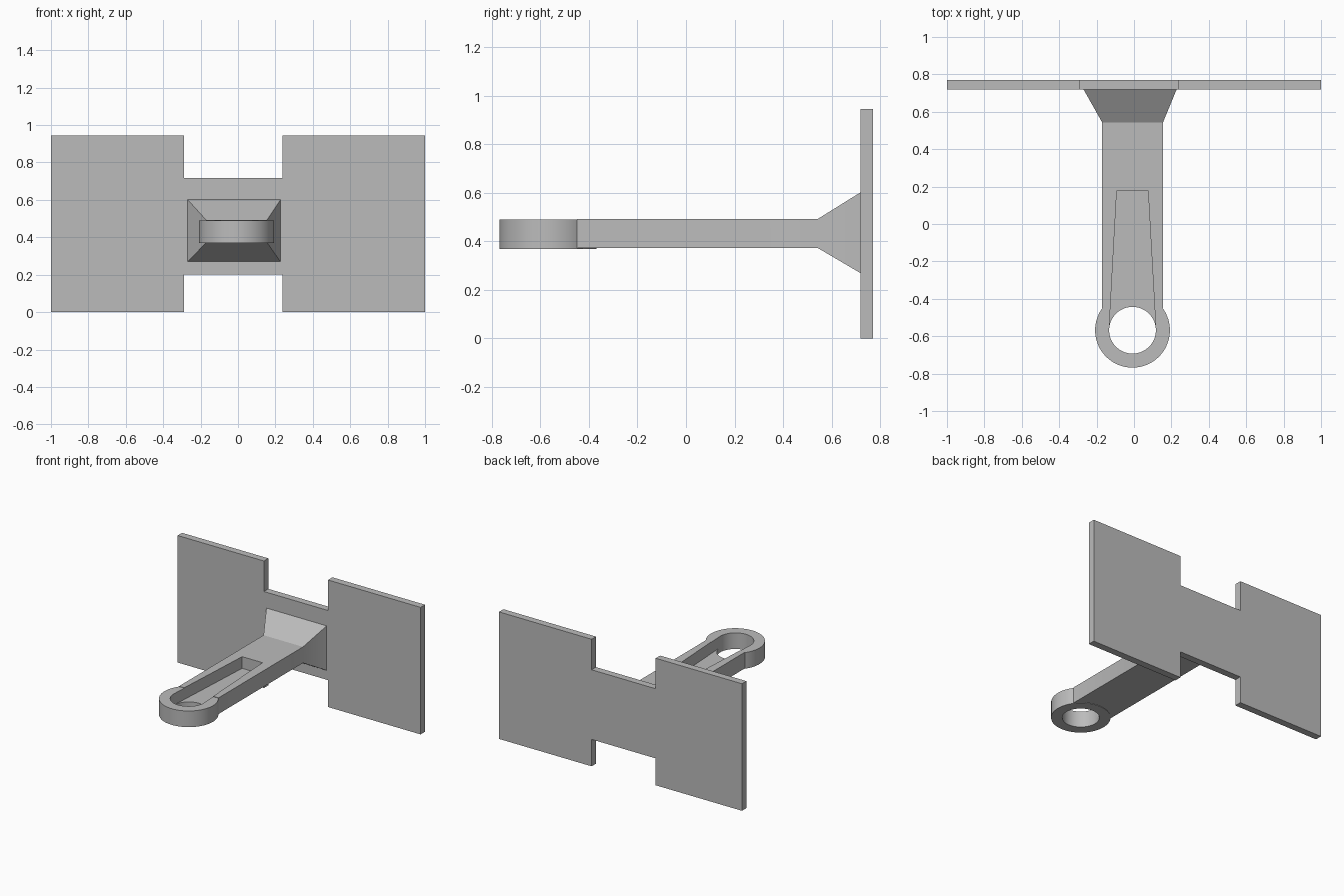
import bpy
import bmesh
from math import radians

cube = bpy.data.objects.get("Cube")
if cube:
    bpy.data.objects.remove(cube, do_unlink=True)

grey = bpy.data.materials.new("plain grey")
grey.use_nodes = True
colour = (0.5, 0.5, 0.5, 1)
grey.diffuse_color = colour
grey.node_tree.nodes["Principled BSDF"].inputs["Base Color"].default_value = colour


def loft(name, sections):
    """Closed solid through rings of points with equal counts."""
    bm = bmesh.new()
    rings = [[bm.verts.new(p) for p in s] for s in sections]
    bm.faces.new(rings[0])
    bm.faces.new(rings[-1])
    for a, b in zip(rings, rings[1:]):
        for i in range(len(a)):
            j = (i + 1) % len(a)
            bm.faces.new((a[i], a[j], b[j], b[i]))
    bmesh.ops.recalc_face_normals(bm, faces=bm.faces)
    mesh = bpy.data.meshes.new(name)
    bm.to_mesh(mesh)
    bm.free()
    obj = bpy.data.objects.new(name, mesh)
    bpy.context.collection.objects.link(obj)
    mesh.materials.append(grey)
    return obj


def cylinder(name, radius, z0, z1):
    bpy.ops.mesh.primitive_cylinder_add(vertices=64, radius=radius, depth=z1 - z0,
                                        location=(EYE_X, EYE_Y, (z0 + z1) / 2))
    obj = bpy.context.object
    obj.name = name
    obj.data.materials.append(grey)
    return obj


def rect(x0, x1, y, z0, z1):
    return [(x0, y, z0), (x1, y, z0), (x1, y, z1), (x0, y, z1)]


def boolean(obj, other, operation):
    mod = obj.modifiers.new(operation.title(), 'BOOLEAN')
    mod.operation, mod.object, mod.solver = operation, other, 'EXACT'
    bpy.context.view_layer.objects.active = obj
    bpy.ops.object.modifier_apply(modifier=mod.name)
    bpy.data.objects.remove(other, do_unlink=True)


EYE_X, EYE_Y = -0.008, -0.568

# Back plate with a notch above and below the middle
outline = [(-1, 0), (-.29, 0), (-.29, .2), (.238, .2), (.238, 0), (1, 0),
           (1, .945), (.238, .945), (.238, .718), (-.29, .718), (-.29, .945), (-1, .945)]
loft("back_plate", [[(x, y, z) for x, z in outline] for y in (.718, .77)])

# Arm that flares out into the plate
arm = loft("arm", [rect(-.17, .155, -.45, .372, .492),
                   rect(-.17, .155, .543, .372, .492),
                   rect(-.27, .228, .72, .268, .602)])

# Round eye on the front end, with its hole and the tapered top recess
boolean(arm, cylinder("eye", .2, .369, .489), 'UNION')
pocket = [(-.133, EYE_Y), (.117, EYE_Y), (.075, .18), (-.092, .18)]
boolean(arm, loft("recess_cutter", [[(x, y, z) for x, y in pocket] for z in (.405, .6)]),
        'DIFFERENCE')
boolean(arm, cylinder("hole_cutter", .125, .2, .7), 'DIFFERENCE')

bpy.ops.object.select_all(action='DESELECT')
arm.select_set(True)
bpy.context.view_layer.objects.active = arm
bpy.ops.object.shade_smooth_by_angle(angle=radians(25))
